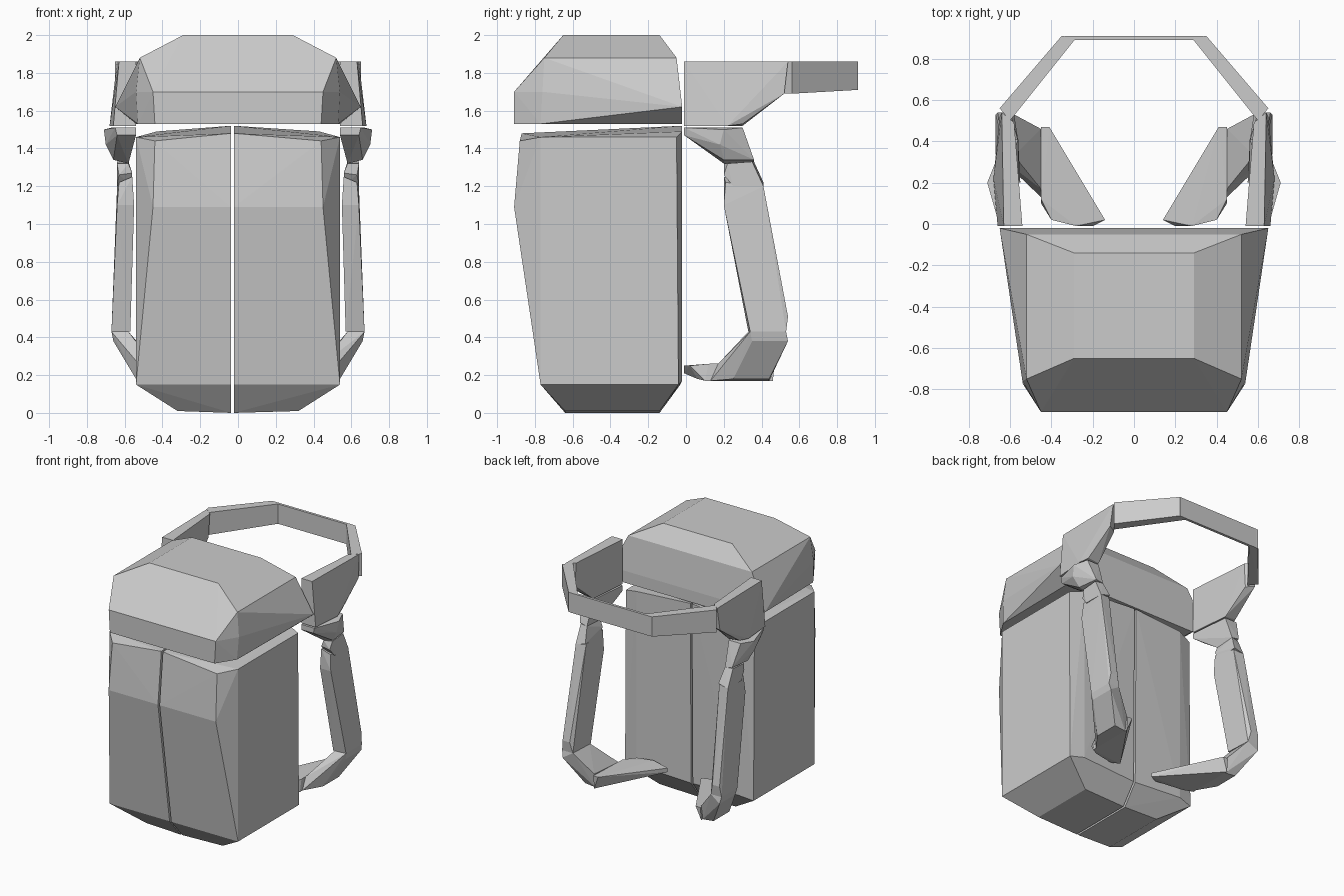
import bpy, bmesh
from math import radians


def hull(name, points):
    """Flat-faced solid wrapped around a few corner points."""
    bm = bmesh.new()
    for p in points:
        bm.verts.new(p)
    bmesh.ops.convex_hull(bm, input=bm.verts[:])
    loose = [v for v in bm.verts if not v.link_faces]
    bmesh.ops.delete(bm, geom=loose, context='VERTS')
    bmesh.ops.dissolve_limit(bm, angle_limit=radians(1), verts=bm.verts[:], edges=bm.edges[:])
    bmesh.ops.recalc_face_normals(bm, faces=bm.faces[:])
    mesh = bpy.data.meshes.new(name)
    bm.to_mesh(mesh)
    bm.free()
    obj = bpy.data.objects.new(name, mesh)
    bpy.context.collection.objects.link(obj)
    return obj


def flip(points, s):
    return [(s * x, y, z) for x, y, z in points]


# Lid: bevelled, widest at the back
lid_half = [
    (.44, -.91, 1.53), (.45, -.91, 1.70), (.53, -.77, 1.53), (.54, -.76, 1.70),
    (.52, -.75, 1.88), (.29, -.65, 2.0), (.29, -.14, 2.0), (.52, -.05, 1.88),
    (.65, -.02, 1.62), (.54, -.02, 1.53),
]
hull("lid", lid_half + flip(lid_half, -1))

# Main bag: two halves with a thin gap between them
bag_outer = [
    (.32, -.64, .01), (.32, -.14, .01), (.54, -.77, .15), (.54, -.04, .15),
    (.45, -.91, 1.09), (.44, -.88, 1.44), (.54, -.77, 1.46), (.54, -.05, 1.46),
    (.43, -.02, 1.49), (.43, -.02, .17),
]
bag_seam = [(-.64, 0), (-.14, 0), (-.77, .15), (-.03, .15),
            (-.91, 1.09), (-.87, 1.48), (-.02, 1.52)]
for side, s, seam in (("right", 1, -.022), ("left", -1, -.036)):
    hull("bag_half_" + side, flip(bag_outer, s) + [(seam, y, z) for y, z in bag_seam])

# Harness on each side
for side, s in (("right", 1), ("left", -1)):
    def part(name, points):
        hull(name + "_" + side, flip(points, s))

    # Shoulder plate against the lid
    part("shoulder_plate", [
        (.54, -.01, 1.86), (.63, -.01, 1.86), (.54, -.01, 1.52), (.66, -.01, 1.52),
        (.57, .30, 1.52), (.68, .22, 1.52), (.66, .30, 1.53),
        (.58, .49, 1.86), (.64, .54, 1.86), (.59, .49, 1.68), (.65, .52, 1.69),
    ])

    # Diagonal arm of the rear loop
    part("loop_arm", [(x, y, z) for x, y in ((.60, .50), (.65, .56), (.35, .91), (.28, .90))
                      for z in ((1.69, 1.86) if y < .8 else (1.71, 1.86))])

    # Faceted joint below the plate
    part("strap_joint", [
        (.54, -.01, 1.51), (.65, -.01, 1.51), (.54, -.01, 1.47), (.64, -.01, 1.47),
        (.71, .20, 1.50), (.70, .18, 1.42), (.57, .30, 1.51), (.67, .30, 1.51),
        (.58, .20, 1.32), (.66, .20, 1.34), (.58, .36, 1.33), (.64, .36, 1.34),
    ])

    # Tapered end of the vertical strap
    part("strap_end", [
        (.58, .20, 1.32), (.64, .22, 1.32), (.58, .36, 1.33), (.64, .35, 1.33),
        (.56, .20, 1.27), (.63, .20, 1.26), (.56, .41, 1.22), (.64, .41, 1.20),
        (.56, .25, 1.20), (.64, .25, 1.20),
    ])

    # Long vertical strap
    part("strap", [
        (.56, .20, 1.25), (.63, .21, 1.22), (.56, .40, 1.21), (.64, .41, 1.20),
        (.55, .20, 1.10), (.64, .20, 1.10), (.57, .33, .43), (.67, .34, .43),
        (.58, .53, .43), (.67, .53, .43), (.60, .54, .51), (.66, .54, .51),
    ])

    # Bend turning the strap inwards
    part("strap_bend", [
        (.58, .33, .43), (.67, .34, .43), (.58, .53, .43), (.67, .53, .43),
        (.66, .35, .38), (.66, .54, .38),
        (.45, .13, .17), (.54, .25, .18), (.45, .44, .17), (.54, .44, .18),
        (.45, .17, .26), (.45, .46, .28),
    ])

    # Lower pad reaching back to the bag
    part("lower_pad", [
        (.45, .10, .17), (.45, .46, .17), (.45, .12, .26), (.45, .47, .27),
        (.41, .47, .27), (.40, .02, .25), (.39, .06, .18),
        (.28, -.01, .25), (.20, -.01, .21), (.14, .02, .24), (.14, .02, .21),
    ])

# Straight band closing the rear loop
hull("loop_band", [(x, y, z) for x, y in ((-.34, .91), (-.29, .89), (.29, .89), (.34, .91))
                   for z in (1.71, 1.86)])
